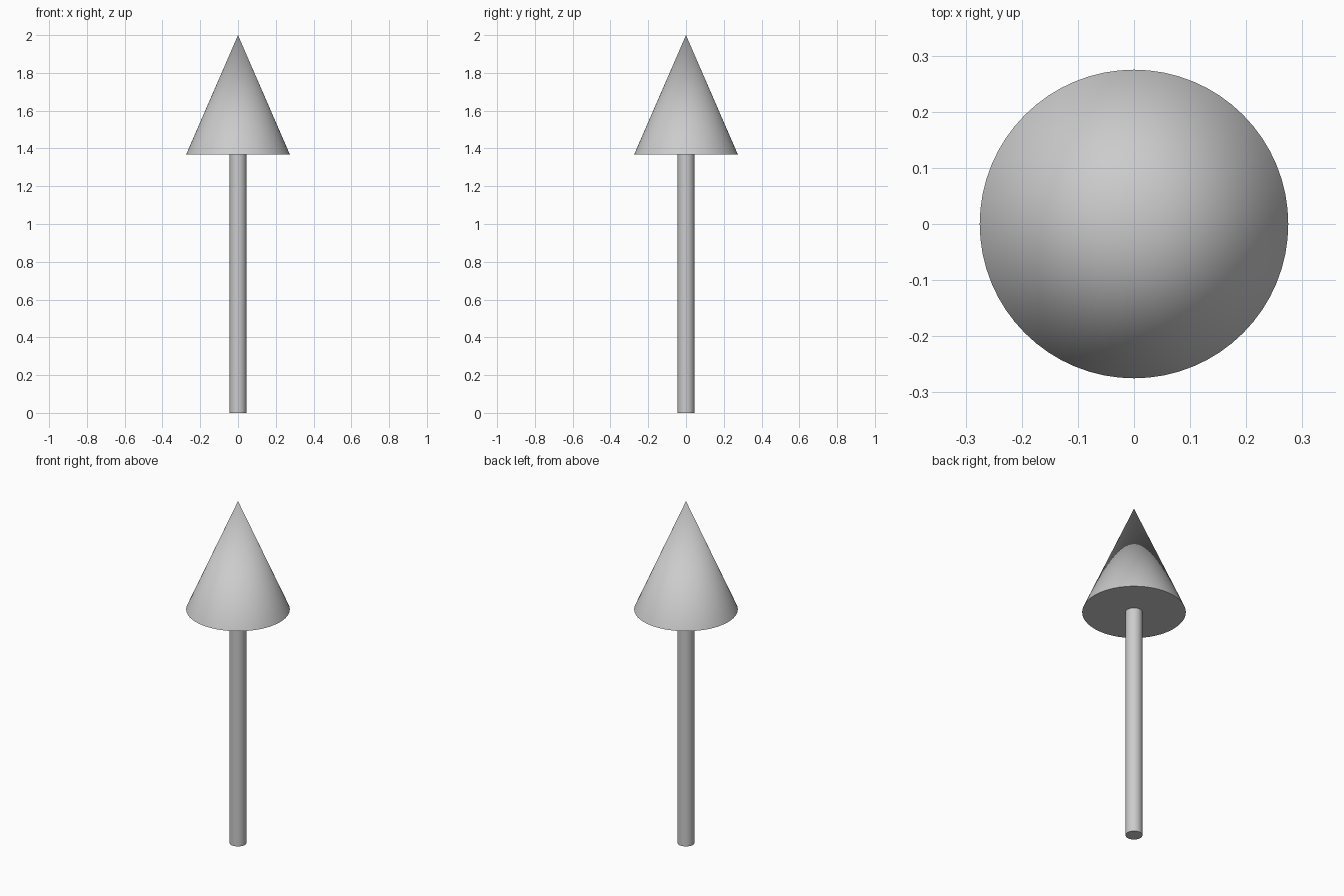
import bpy

if "Cube" in bpy.data.objects:
    bpy.data.objects.remove(bpy.data.objects["Cube"])

SIDES = 64
HEAD_BASE, TIP = 1.367, 2.0

# Slim round shaft standing on the ground
bpy.ops.mesh.primitive_cylinder_add(vertices=SIDES, radius=0.045, depth=HEAD_BASE,
                                    location=(0, 0, HEAD_BASE / 2))
bpy.context.object.name = "arrow_shaft"
bpy.ops.object.shade_smooth_by_angle()

# Conical head with a flat underside
bpy.ops.mesh.primitive_cone_add(vertices=SIDES, radius1=0.275, radius2=0,
                                depth=TIP - HEAD_BASE,
                                location=(0, 0, (HEAD_BASE + TIP) / 2))
bpy.context.object.name = "arrow_head"
bpy.ops.object.shade_smooth_by_angle()
